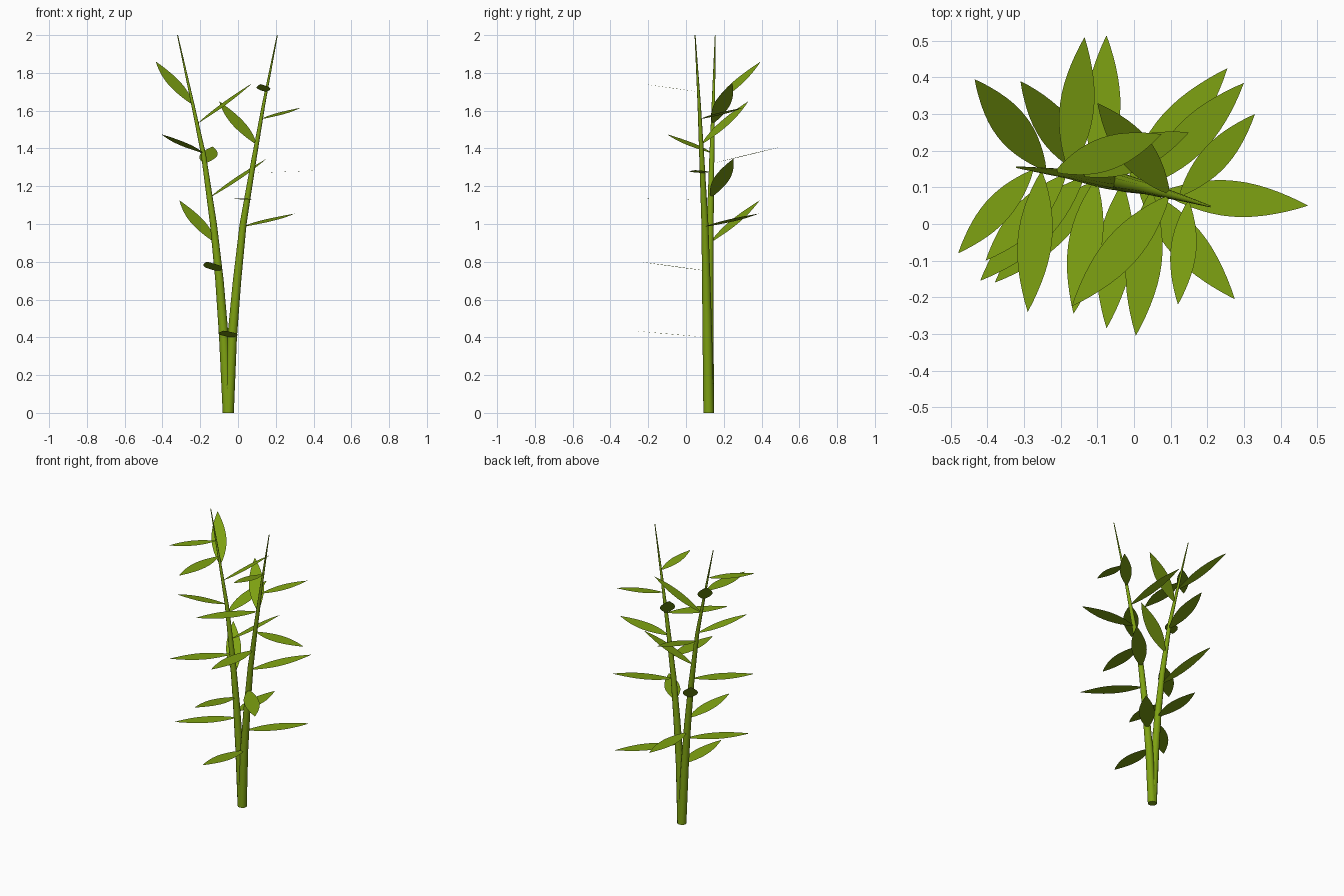
import bpy, bmesh, math
from mathutils import Vector

if "Cube" in bpy.data.objects:
    bpy.data.objects.remove(bpy.data.objects["Cube"])


def material(name, color):
    m = bpy.data.materials.new(name)
    m.diffuse_color = color
    m.use_nodes = True
    m.node_tree.nodes["Principled BSDF"].inputs["Base Color"].default_value = m.diffuse_color
    return m


GREEN = material("leaf_green", (0.21, 0.36, 0.006, 1))


def finish(bm, name):
    me = bpy.data.meshes.new(name)
    bm.to_mesh(me)
    bm.free()
    me.materials.append(GREEN)
    ob = bpy.data.objects.new(name, me)
    bpy.context.collection.objects.link(ob)
    return ob


# Tapered stem swept along a few path points
def stem(name, path, sides=12):
    bm = bmesh.new()
    rings = []
    for x, y, z in path:
        r = 0.0025 + 0.0255 * (1 - (z / 2) ** 1.4)
        rings.append([bm.verts.new((x + r * math.cos(k * math.tau / sides),
                                    y + r * math.sin(k * math.tau / sides), z))
                      for k in range(sides)])
    for a, b in zip(rings, rings[1:]):
        for k in range(sides):
            n = (k + 1) % sides
            f = bm.faces.new((a[k], a[n], b[n], b[k]))
            f.smooth = True
    bm.faces.new(rings[0][::-1])
    bm.faces.new(rings[-1])
    finish(bm, name)


# Point on a stem path at a given height
def on_path(path, z):
    for p, q in zip(path, path[1:]):
        if z <= q[2]:
            return Vector(p).lerp(Vector(q), (z - p[2]) / (q[2] - p[2]))


# Flat lens-shaped leaf from the stem to its tip
def leaf(name, base, tip, steps=14):
    axis = tip - base
    side = Vector((axis.y, -axis.x, 0)).normalized()
    bm = bmesh.new()
    left, right = [], []
    for i in range(1, steps):
        t = i / steps
        w = 0.121 * axis.length * math.sin(math.pi * t ** 0.95) ** 0.92
        left.append(bm.verts.new(base + axis * t - side * w))
        right.append(bm.verts.new(base + axis * t + side * w))
    b, e = bm.verts.new(base), bm.verts.new(tip)
    bm.faces.new((b, right[0], left[0]))
    for i in range(steps - 2):
        bm.faces.new((left[i], right[i], right[i + 1], left[i + 1]))
    bm.faces.new((left[-1], right[-1], e))
    finish(bm, name)


left_path = [(-.053, .12, 0), (-.075, .121, .4), (-.098, .123, .7), (-.13, .128, 1.0),
             (-.183, .137, 1.37), (-.243, .145, 1.65), (-.32, .155, 2)]
right_path = [(-.05, .12, 0), (-.031, .113, .4), (-.005, .107, .7), (.027, .10, 1.0),
              (.077, .086, 1.3), (.135, .07, 1.63), (.208, .048, 2)]
stem("left_stem", left_path)
stem("right_stem", right_path)

# Each leaf: height on the stem, then its tip position
left_leaves = [
    (.61, -.38, -.16, .61), (.65, -.075, .515, .65), (.75, -.165, -.245, .80),
    (.90, -.31, .39, 1.125), (1.04, -.42, -.155, 1.04), (1.14, .15, .25, 1.345),
    (1.32, -.135, .51, 1.41), (1.375, -.405, -.10, 1.475), (1.53, .075, .245, 1.745),
    (1.63, -.435, .395, 1.86), (1.69, -.29, -.24, 1.69), (1.79, -.48, -.08, 1.79)]
right_leaves = [
    (.40, -.075, -.285, .435), (.545, .255, .425, .545), (.84, .275, -.205, .84),
    (.985, .30, .385, 1.055), (1.13, .005, -.305, 1.135), (1.27, .475, .05, 1.285),
    (1.42, -.10, .33, 1.65), (1.42, -.17, -.225, 1.42), (1.555, .33, .30, 1.615),
    (1.70, .12, -.22, 1.74)]
for label, path, leaves in (("left", left_path, left_leaves), ("right", right_path, right_leaves)):
    for i, (z, *tip) in enumerate(leaves, 1):
        leaf(f"{label}_leaf_{i}", on_path(path, z), Vector(tip))
